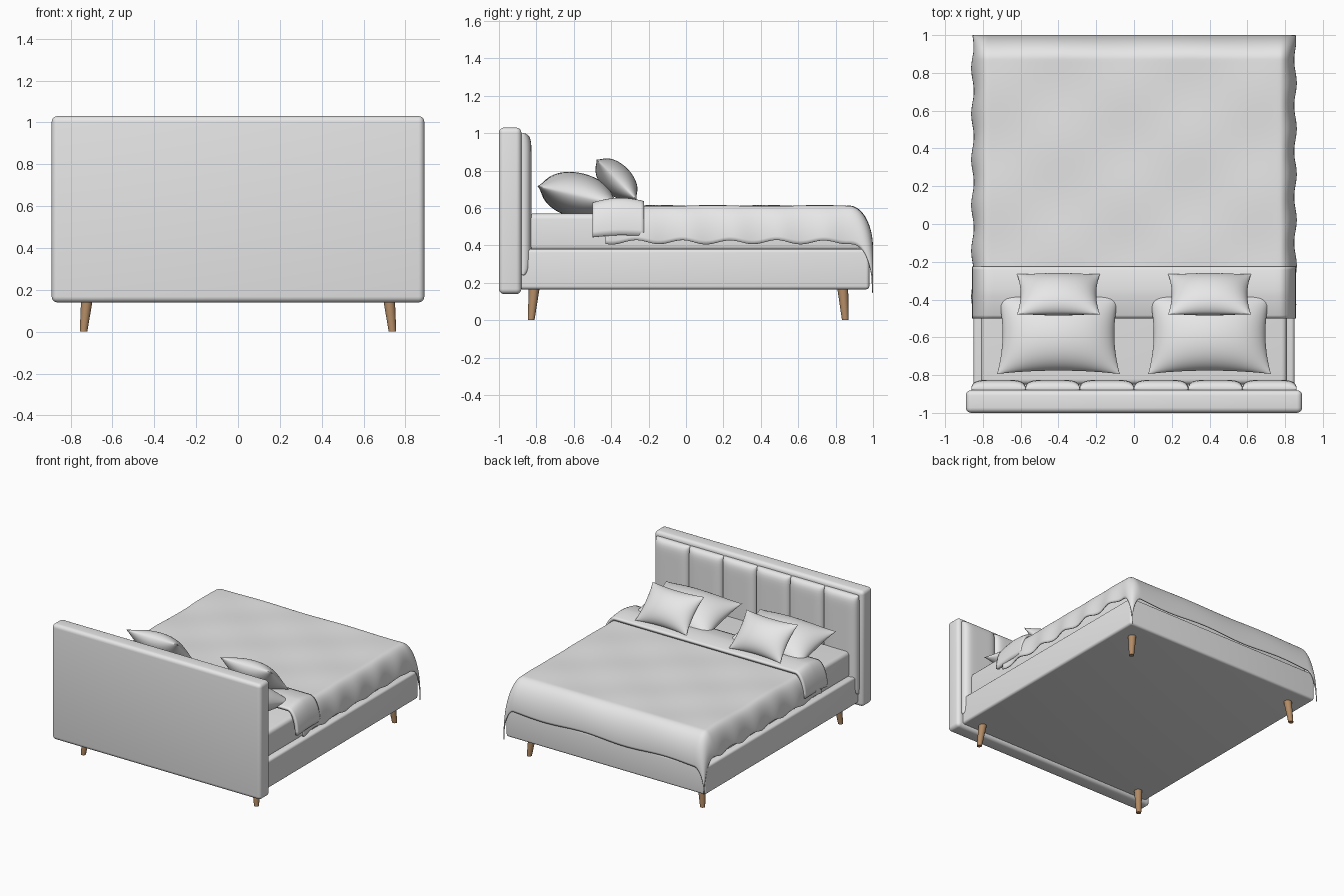
import bpy, bmesh, math
from math import sin, cos, pi, radians

if "Cube" in bpy.data.objects:
    bpy.data.objects.remove(bpy.data.objects["Cube"])


def material(name, rgb):
    m = bpy.data.materials.new(name)
    m.diffuse_color = (*rgb, 1)
    m.use_nodes = True
    m.node_tree.nodes["Principled BSDF"].inputs["Base Color"].default_value = m.diffuse_color
    return m


FABRIC = material("light_grey_fabric", (0.8, 0.8, 0.8))
WOOD = material("brown_wood", (0.45, 0.26, 0.13))


def finish(bm, name, mat, angle=40):
    bmesh.ops.recalc_face_normals(bm, faces=bm.faces)
    me = bpy.data.meshes.new(name)
    bm.to_mesh(me)
    bm.free()
    me.materials.append(mat)
    ob = bpy.data.objects.new(name, me)
    bpy.context.collection.objects.link(ob)
    bpy.ops.object.select_all(action='DESELECT')
    ob.select_set(True)
    bpy.context.view_layer.objects.active = ob
    bpy.ops.object.shade_smooth_by_angle(angle=radians(angle))
    return ob


def rounded_box(name, lo, hi, r):
    bm = bmesh.new()
    bmesh.ops.create_cube(bm, size=1)
    for v in bm.verts:
        v.co = [(a + b) / 2 + c * (b - a) for a, b, c in zip(lo, hi, v.co)]
    bmesh.ops.bevel(bm, geom=bm.edges[:], offset=r, segments=5, profile=0.5, affect='EDGES')
    return finish(bm, name, FABRIC)


def sheet(bm, nu, nv, fn):
    """Grid of quads through fn(u, v), with u and v running from -1 to 1."""
    g = [[bm.verts.new(fn(2 * i / nu - 1, 2 * j / nv - 1)) for j in range(nv + 1)]
         for i in range(nu + 1)]
    for i in range(nu):
        for j in range(nv):
            bm.faces.new((g[i][j], g[i + 1][j], g[i + 1][j + 1], g[i][j + 1]))


def puff(name, hw, hl, t, loc, tilt, a=2, b=2, power=0.6, pinch=0.09):
    """Stuffed cushion made of two domed sheets joined along the seam."""
    bm = bmesh.new()
    for side in (1, -1):
        def fn(u, v):
            u, v = sin(u * pi / 2), sin(v * pi / 2)
            h = max(0, (1 - abs(u) ** a) * (1 - abs(v) ** b)) ** power
            return (u * hw * (1 - pinch * (1 - v * v) * u * u),
                    v * hl * (1 - pinch * (1 - u * u) * v * v), side * t * h)
        sheet(bm, 28, 28, fn)
    bmesh.ops.remove_doubles(bm, verts=bm.verts, dist=1e-5)
    ob = finish(bm, name, FABRIC, 60)
    ob.location = loc
    ob.rotation_euler = (radians(tilt), 0, 0)
    return ob


def bend(s, flat, reach, drop):
    """Flat run, then an elliptical fall. Returns position and drop."""
    if s <= 0.75:
        return s / 0.75 * flat, 0
    th = (s - 0.75) / 0.25 * pi / 2
    return flat + reach * sin(th), drop * (1 - cos(th))


# Headboard with six upholstered channels
rounded_box("headboard", (-0.89, -1.0, 0.14), (0.89, -0.88, 1.03), 0.028)
for i in range(6):
    puff("headboard_panel", 0.144, 0.38, 0.045, (-0.7175 + 0.287 * i, -0.871, 0.62), 90,
         a=6, b=16, power=0.5, pinch=0)

# Base and mattress
rounded_box("bed_base", (-0.85, -0.89, 0.165), (0.85, 0.98, 0.38), 0.018)
rounded_box("mattress", (-0.81, -0.85, 0.37), (0.81, 0.94, 0.57), 0.03)

# Tapered splayed legs
for sx in (-1, 1):
    for y0, y1 in ((-0.828, -0.812), (0.852, 0.838)):
        bm = bmesh.new()
        bmesh.ops.create_cone(bm, cap_ends=True, segments=20, radius1=0.018,
                              radius2=0.029, depth=0.17)
        for v in bm.verts:
            k = v.co.z / 0.17 + 0.5
            v.co.x += sx * (0.738 - 0.018 * k)
            v.co.y += y0 + (y1 - y0) * k
            v.co.z += 0.085
        finish(bm, "leg", WOOD)


# Blanket draped over both sides and the foot
def blanket_point(u, v):
    x, dx = bend(abs(u), 0.77, 0.085, 0.195)
    t = (v + 1) / 2
    y, dy = bend(t, 1.30, 0.13, 0.235)
    y -= 0.43
    sgn = 1 if u >= 0 else -1
    k, ky = dx / 0.195, dy / 0.235
    calm = 1 - ky
    x += calm * k * 0.007 * sin(26 * y + sgn)
    z = 0.612 - dx - dy - 0.035 * k * ky
    z += calm * (0.011 * k * sin(25 * y + 2 * sgn) + 0.004 * sin(9 * x * sgn + 2) * sin(11 * y))
    z += (1 - k) * ky * 0.008 * sin(9 * x * sgn)
    return sgn * x, y, z


bm = bmesh.new()
sheet(bm, 120, 100, blanket_point)
blanket = finish(bm, "blanket", FABRIC, 60)


# Turned-back fold at the head end of the blanket
def fold_point(u, v):
    x, dx = bend(abs(u), 0.77, 0.088, 0.20)
    y = -0.3625 + 0.1375 * v
    z = 0.655 - dx - 0.018 * v * v - 0.008 * (v < 0) * -v
    z += 0.015 * (dx / 0.20) * v * v
    return (x if u >= 0 else -x), y, z


bm = bmesh.new()
sheet(bm, 80, 16, fold_point)
fold = finish(bm, "blanket_fold", FABRIC, 60)

# Cloth thickness, grown inwards
for ob, th in ((blanket, 0.007), (fold, 0.022)):
    up = sum(p.normal.z for p in ob.data.polygons) > 0
    m = ob.modifiers.new("thickness", 'SOLIDIFY')
    m.thickness = th
    m.offset = -1 if up else 1

# Pillows and cushions, one pair per side
for sx in (-1, 1):
    puff("pillow", 0.325, 0.22, 0.12, (sx * 0.40, -0.58, 0.668), -13)
    puff("cushion", 0.22, 0.152, 0.082, (sx * 0.40, -0.372, 0.753), -45)
